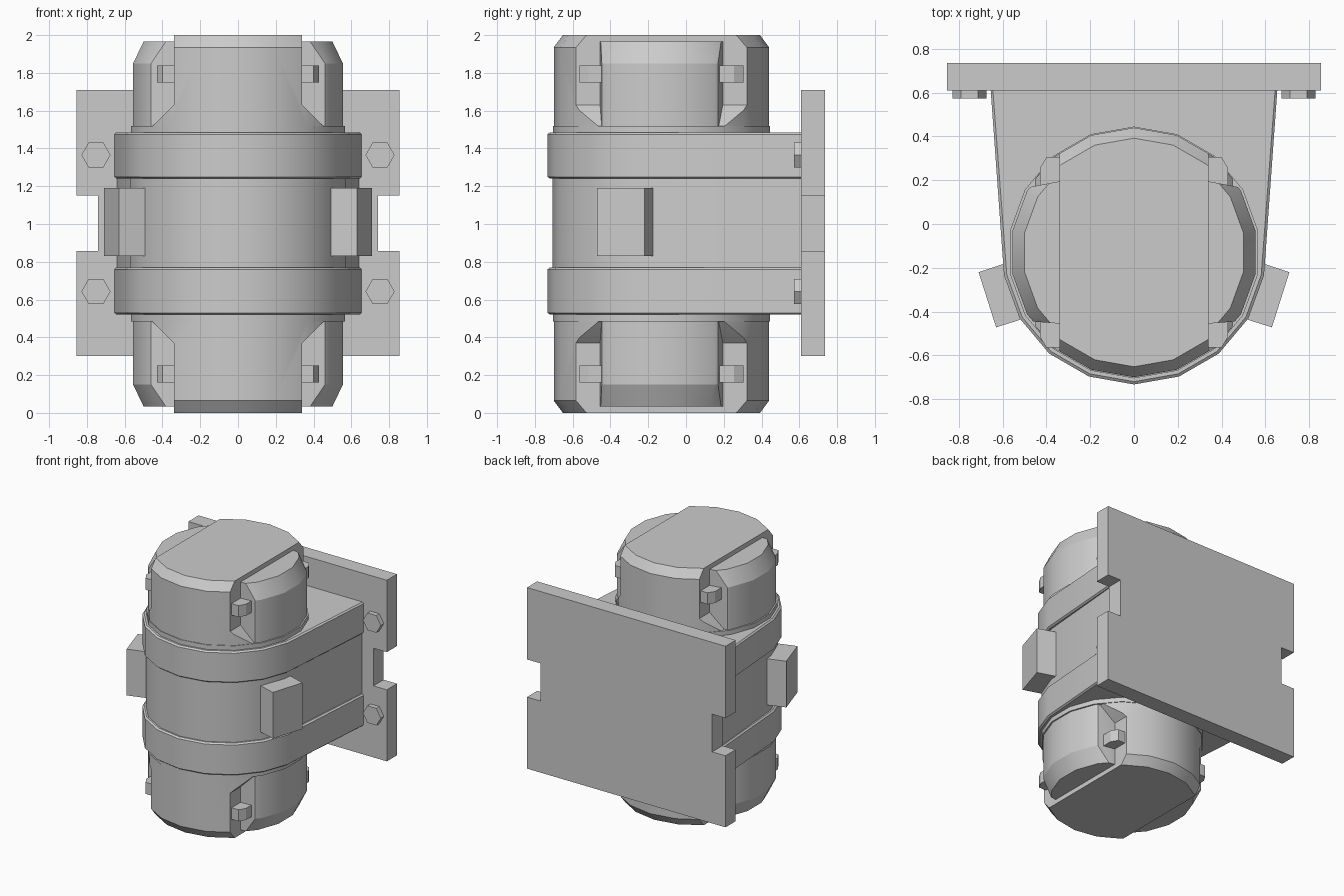
import bpy, bmesh
from math import sin, cos, radians

if "Cube" in bpy.data.objects:
    bpy.data.objects.remove(bpy.data.objects["Cube"])

CY = -0.13      # y of the drum axis
SIDES = 18


def loft(name, rings):
    """Skin a stack of equal-length point rings and cap both ends."""
    bm = bmesh.new()
    rows = [[bm.verts.new(p) for p in ring] for ring in rings]
    n = len(rows[0])
    for a, b in zip(rows, rows[1:]):
        for i in range(n):
            j = (i + 1) % n
            bm.faces.new((a[i], a[j], b[j], b[i]))
    bm.faces.new(rows[0])
    bm.faces.new(rows[-1])
    bmesh.ops.recalc_face_normals(bm, faces=bm.faces)
    me = bpy.data.meshes.new(name)
    bm.to_mesh(me)
    bm.free()
    ob = bpy.data.objects.new(name, me)
    bpy.context.collection.objects.link(ob)
    return ob


def prism(name, outline, lo, hi, axis='z'):
    """Extrude a 2D outline along z, or an (x, z) outline along y."""
    if axis == 'z':
        return loft(name, [[(x, y, t) for x, y in outline] for t in (lo, hi)])
    return loft(name, [[(x, t, z) for x, z in outline] for t in (lo, hi)])


def drum(name, levels):
    """Faceted drum from (radius, z) levels."""
    angs = [radians(90 + 360 * i / SIDES) for i in range(SIDES)]
    return loft(name, [[(r * cos(a), CY + r * sin(a), z) for a in angs] for r, z in levels])


def smooth(ob):
    bpy.ops.object.select_all(action='DESELECT')
    ob.select_set(True)
    bpy.context.view_layer.objects.active = ob
    bpy.ops.object.shade_smooth_by_angle(angle=radians(25))


def keep_inside(ob, cutter):
    """Intersect with the cutter, bake the result and drop the cutter."""
    m = ob.modifiers.new("trim", 'BOOLEAN')
    m.operation = 'INTERSECT'
    m.solver = 'EXACT'
    m.object = cutter
    bpy.context.view_layer.update()
    me = bpy.data.meshes.new_from_object(ob.evaluated_get(bpy.context.evaluated_depsgraph_get()))
    ob.modifiers.clear()
    ob.data = me
    bpy.data.objects.remove(cutter)


def housing_outline(r, back_x):
    """Rounded front half that flares straight back to the wall plate."""
    arc = [(r * cos(radians(a)), CY + r * sin(radians(a))) for a in range(-170, 0, 20)]
    return arc + [(back_x, 0.615), (-back_x, 0.615)]


# Core drum and housing
smooth(drum("core_drum", [(0.575, 0.485), (0.575, 1.52)]))
smooth(prism("housing", housing_outline(0.578, 0.64), 0.7, 1.3))

# Two clamp bands with a thin edge bevel
for label, z0, z1 in (("lower", 0.52, 0.77), ("upper", 1.24, 1.485)):
    inner, outer = housing_outline(0.59, 0.645), housing_outline(0.603, 0.655)
    levels = [(inner, z0), (outer, z0 + 0.01), (outer, z1 - 0.01), (inner, z1)]
    smooth(loft(label + "_band", [[(x, y, z) for x, y in o] for o, z in levels]))

# End caps, mirrored about z = 1
for label, up in (("top", 1), ("bottom", -1)):
    def Z(z):
        return z if up > 0 else 2 - z

    # central strip, flared at its foot
    cap = drum(label + "_cap", [(0.57, Z(1.50)), (0.57, Z(1.935)), (0.522, Z(2.0))])
    half = [(0.47, 1.49), (0.45, 1.52), (0.34, 1.63), (0.34, 2.1)]
    shape = [(x, Z(z)) for x, z in half] + [(-x, Z(z)) for x, z in reversed(half)]
    keep_inside(cap, prism("cutter", shape, -1, 1, 'y'))
    smooth(cap)

    # recessed side panels
    panel = drum(label + "_side_panels", [(0.564, Z(1.50)), (0.564, Z(1.85)), (0.508, Z(1.965))])
    plan = [(0.34, -0.455), (0.6, -0.435), (0.6, 0.145), (0.34, 0.195)]
    plan += [(-x, y) for x, y in reversed(plan)]
    keep_inside(panel, prism("cutter", plan, Z(1.4), Z(2.1)))
    smooth(panel)

    # latch tabs at the four corners
    for sx in (-1, 1):
        for end, y_in, y_out in (("front", -0.44, -0.565), ("back", 0.16, 0.305)):
            d = 0.05 if y_out > y_in else -0.05
            tab = [(0.33, y_in), (0.43, y_in), (0.43, y_out - d), (0.4, y_out), (0.33, y_out)]
            side = "right" if sx > 0 else "left"
            prism(f"{label}_{end}_{side}_tab", [(sx * x, y) for x, y in tab], Z(1.75), Z(1.84))

# Wall plate with a notch in each side
edge = [(0.855, 0.3), (0.855, 0.857), (0.74, 0.857), (0.74, 1.15), (0.855, 1.15), (0.855, 1.71)]
prism("wall_plate", edge + [(-x, z) for x, z in reversed(edge)], 0.61, 0.735, 'y')

# Side lugs and hex bolts
for side, sx in (("left", -1), ("right", 1)):
    lug = [(0.56, -0.17), (0.575, -0.175), (0.71, -0.22), (0.63, -0.472), (0.48, -0.425)]
    prism(side + "_lug", [(sx * x, y) for x, y in lug], 0.83, 1.19)
    for level, z in (("lower", 0.643), ("upper", 1.365)):
        hexa = [(sx * 0.752 + 0.077 * cos(radians(a)), z + 0.077 * sin(radians(a)))
                for a in range(0, 360, 60)]
        prism(f"{level}_{side}_bolt", hexa, 0.573, 0.62, 'y')
